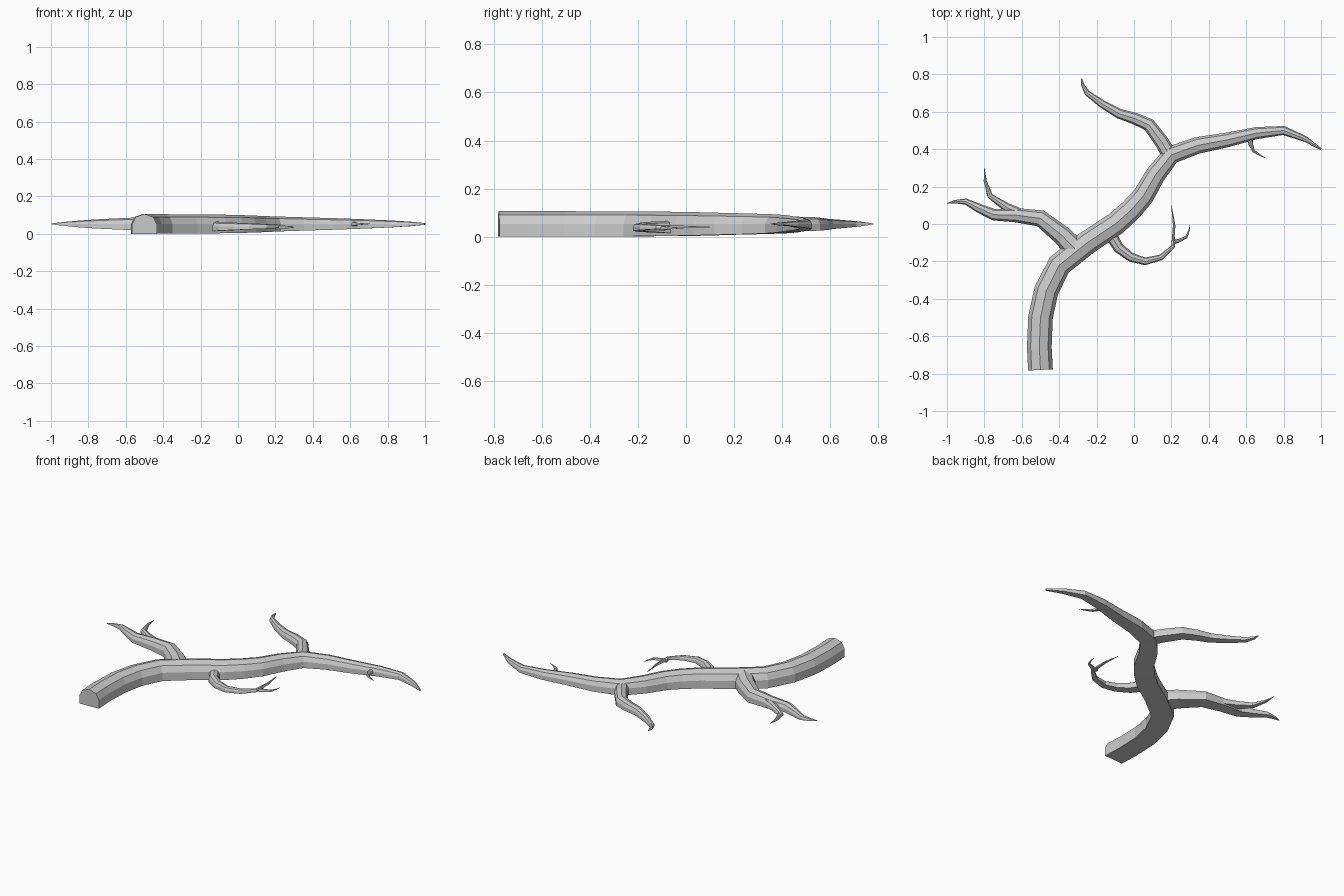
import bpy
import bmesh
from math import pi, cos, sin
from mathutils import Vector

default_cube = bpy.data.objects.get("Cube")
if default_cube:
    bpy.data.objects.remove(default_cube, do_unlink=True)

MID_HEIGHT = .053
FLATNESS = .8


def half_round_section():
    """Unit section with a faceted arch above a flat underside."""
    arch = [(-cos(pi * k / 4), sin(pi * k / 4)) for k in range(5)]
    return [(-1, -1)] + arch + [(1, -1)]


def smooth_path(points):
    """Add one smoothly curved midpoint between each pair of points."""
    points = [Vector(p) for p in points]
    padded = [points[0]] + points + [points[-1]]
    path = []
    for before, start, end, after in zip(padded, padded[1:], padded[2:], padded[3:]):
        middle = (start + end) / 2 + (start + end - before - after) / 16
        path += [start, middle]
    return path + [points[-1]]


def limb(name, points, thickness, fullness, height=MID_HEIGHT):
    """Loft the section along a path; higher fullness delays the taper."""
    path = smooth_path(points)
    last = len(path) - 1
    section = half_round_section()
    bm = bmesh.new()
    rings = []
    for i, centre in enumerate(path):
        incoming = (centre - path[max(i - 1, 0)]).normalized()
        outgoing = (path[min(i + 1, last)] - centre).normalized()
        tangent = (incoming + outgoing).normalized()
        across = Vector((tangent.y, -tangent.x, 0))
        width = thickness * (1 - (.97 * i / last) ** fullness)
        origin = centre.to_3d() + Vector((0, 0, height))
        up = Vector((0, 0, width * FLATNESS))
        rings.append([bm.verts.new(origin + across * width * u + up * v)
                      for u, v in section])

    # Side faces between neighbouring rings, then both end caps
    for ring, following in zip(rings, rings[1:]):
        for k in range(len(section)):
            bm.faces.new((ring[k - 1], ring[k], following[k], following[k - 1]))
    bm.faces.new(rings[0])
    bm.faces.new(rings[-1])
    bmesh.ops.recalc_face_normals(bm, faces=bm.faces)

    mesh = bpy.data.meshes.new(name)
    bm.to_mesh(mesh)
    bm.free()
    branch = bpy.data.objects.new(name, mesh)
    bpy.context.collection.objects.link(branch)


# Main stem, from the cut end to the far tip
limb("main_branch",
     [(-.5, -.78), (-.5, -.5), (-.4, -.22), (-.1, 0), (.05, .15),
      (.2, .37), (.5, .45), (.8, .5), (1, .4)],
     thickness=.066, fullness=2.8)

# Left fork and its twig
limb("left_fork",
     [(-.3, -.15), (-.5, .03), (-.75, .05), (-.9, .12), (-1, .11)],
     thickness=.06, fullness=1)
limb("left_fork_twig",
     [(-.6, .05), (-.77, .15), (-.8, .3)],
     thickness=.03, fullness=1)

# Fork reaching to the back
limb("back_fork",
     [(.2, .35), (.08, .53), (-.08, .59), (-.25, .7), (-.28, .78)],
     thickness=.04, fullness=1.5)

# Hooked shoot at the front and its twig
limb("front_shoot",
     [(-.15, 0), (-.08, -.13), (.06, -.2), (.21, -.12), (.2, .1)],
     thickness=.035, fullness=1.2, height=.04)
limb("front_shoot_twig",
     [(.2, -.1), (.28, -.07), (.3, 0)],
     thickness=.013, fullness=1, height=.036)

# Small twig near the far tip
limb("tip_twig",
     [(.62, .45), (.64, .39), (.71, .35)],
     thickness=.015, fullness=1)
